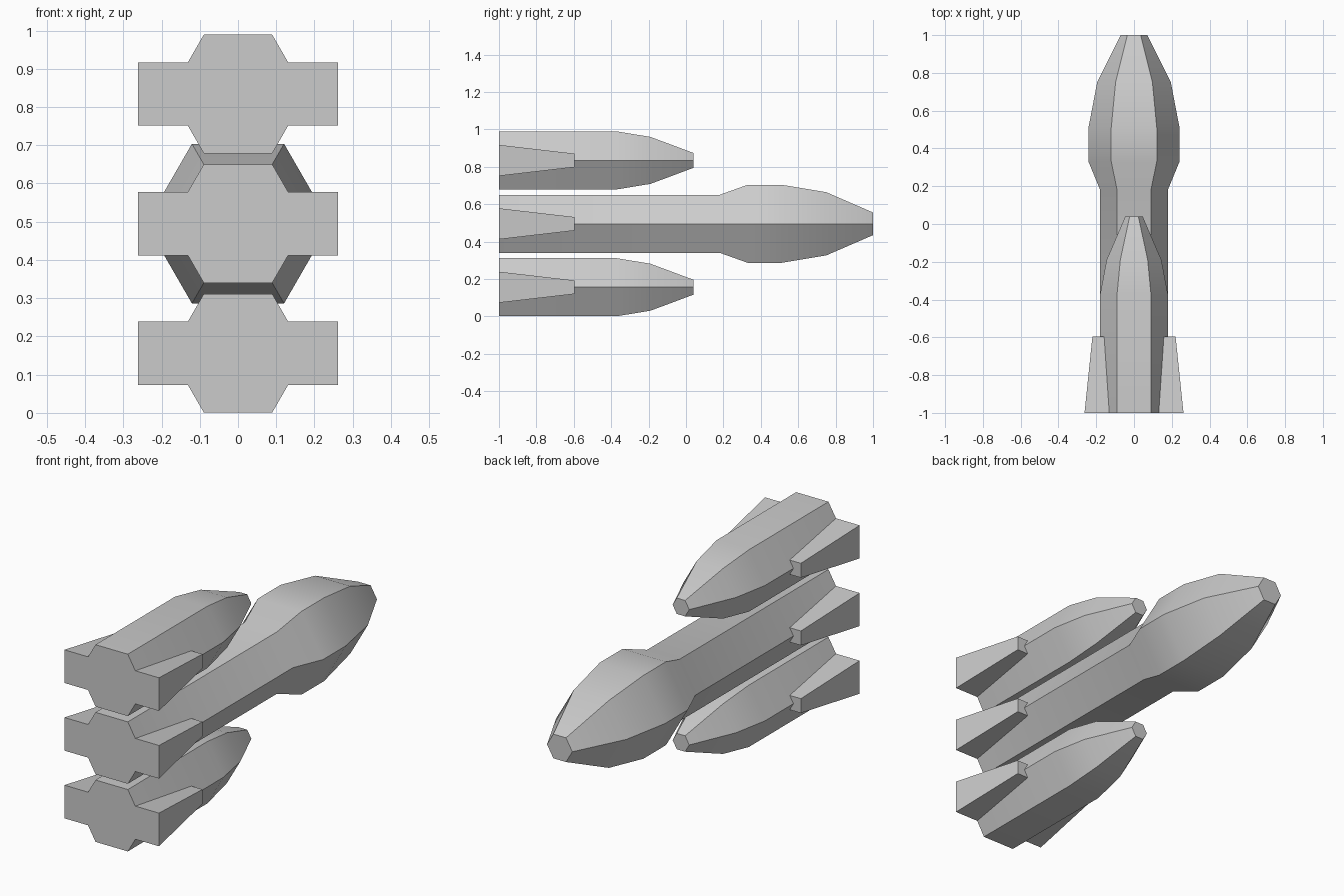
import bpy, bmesh, math

cube = bpy.data.objects.get("Cube")
if cube:
    bpy.data.objects.remove(cube, do_unlink=True)

grey = bpy.data.materials.new("hull grey")
grey.use_nodes = True
colour = (0.6, 0.6, 0.6, 1)
grey.diffuse_color = colour
grey.node_tree.nodes["Principled BSDF"].inputs["Base Color"].default_value = colour


def loft(name, rings, z):
    """Skin a list of equal-sized point rings and cap both ends."""
    bm = bmesh.new()
    loops = [[bm.verts.new(p) for p in ring] for ring in rings]
    n = len(loops[0])
    for a, b in zip(loops, loops[1:]):
        for i in range(n):
            j = (i + 1) % n
            bm.faces.new((a[i], a[j], b[j], b[i]))
    bm.faces.new(loops[0])
    bm.faces.new(loops[-1])
    bmesh.ops.recalc_face_normals(bm, faces=bm.faces)
    mesh = bpy.data.meshes.new(name)
    bm.to_mesh(mesh)
    bm.free()
    mesh.materials.append(grey)
    obj = bpy.data.objects.new(name, mesh)
    obj.location.z = z
    bpy.context.collection.objects.link(obj)
    return obj


def hull(name, profile, z):
    """Six-sided hull along y, from (y, radius) stations."""
    angles = [math.radians(60 * i) for i in range(6)]
    rings = [[(r * math.cos(a), y, r * math.sin(a)) for a in angles]
             for y, r in profile]
    obj = loft(name, rings, z)
    bpy.ops.object.select_all(action='DESELECT')
    obj.select_set(True)
    bpy.context.view_layer.objects.active = obj
    bpy.ops.object.shade_smooth_by_angle(angle=math.radians(30))


def fin(name, side, z):
    """Tapered block fin, thickest and widest at the tail."""
    rings = [[(side * x, y, s * h) for x, s in
              ((0.08, -1), (tip, -1), (tip, 1), (0.08, 1))]
             for y, tip, h in ((-1, 0.262, 0.083), (-0.595, 0.22, 0.036))]
    loft(name, rings, z)


core = [(-1, 0.179), (0.18, 0.179), (0.33, 0.241), (0.51, 0.241),
        (0.75, 0.195), (1, 0.07)]
booster = [(-1, 0.179), (-0.37, 0.179), (-0.19, 0.145), (0.04, 0.046)]

# Core with a bulged nose, and a shorter booster above and below it
for name, profile, level in (("lower_booster", booster, -1),
                             ("core", core, 0),
                             ("upper_booster", booster, 1)):
    z = 0.495 + 0.339 * level
    hull(name + "_hull", profile, z)
    for label, side in (("left", 1), ("right", -1)):
        fin(f"{name}_{label}_fin", side, z)
